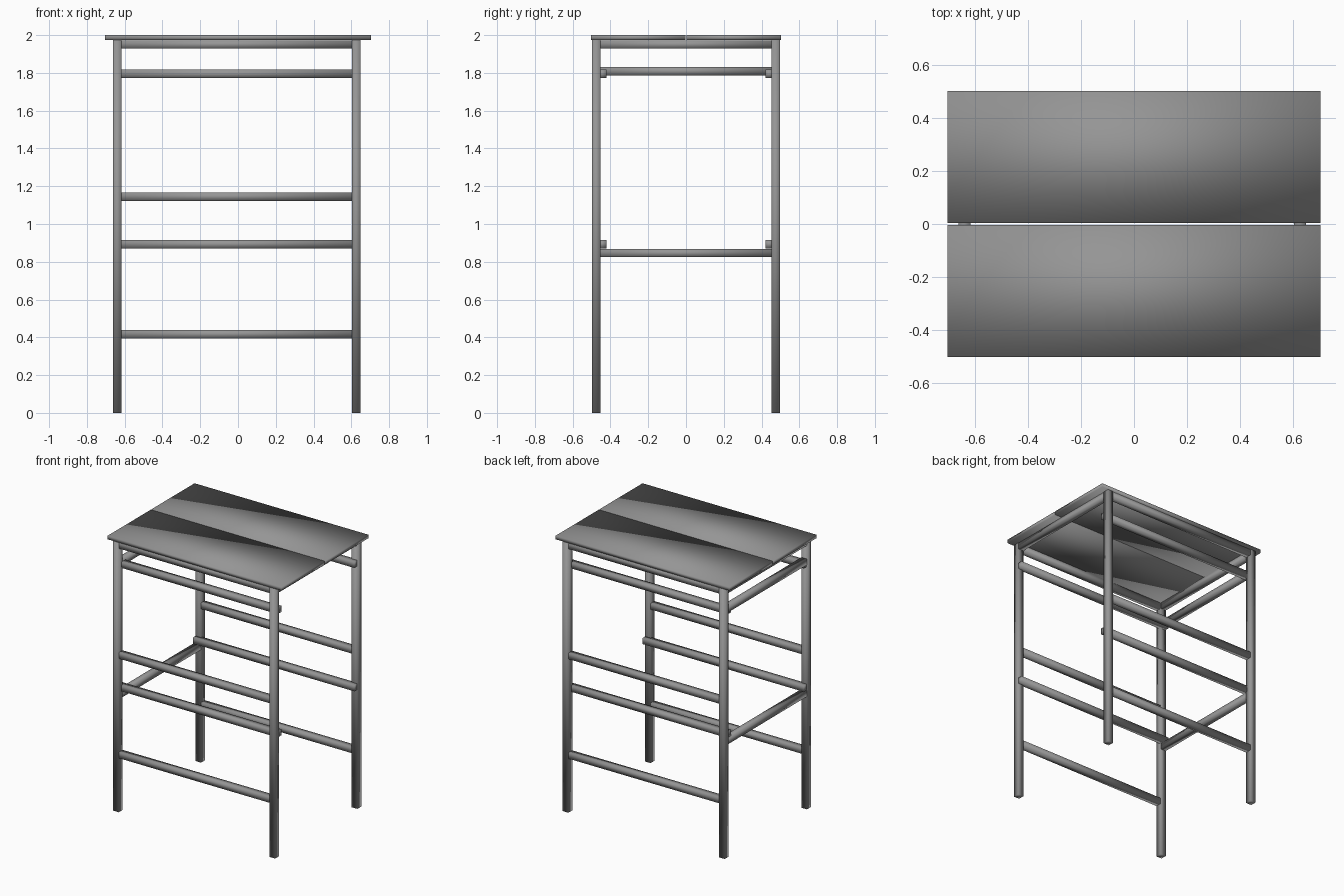
import bpy

cube = bpy.data.objects.get("Cube")
if cube:
    bpy.data.objects.remove(cube, do_unlink=True)

GREY = (0.3, 0.3, 0.3, 1.0)
mat = bpy.data.materials.new("plain grey")
mat.use_nodes = True
mat.diffuse_color = GREY
mat.node_tree.nodes["Principled BSDF"].inputs["Base Color"].default_value = GREY


def box(name, x, y, z):
    """Smooth-shaded box from (low, high) ranges on each axis."""
    bpy.ops.mesh.primitive_cube_add(size=1)
    ob = bpy.context.object
    ob.name = ob.data.name = name
    for v in ob.data.vertices:
        v.co = [r[0] + (c + 0.5) * (r[1] - r[0]) for c, r in zip(v.co, (x, y, z))]
    ob.data.materials.append(mat)
    for p in ob.data.polygons:
        p.use_smooth = True
    return ob


def around(centre, width):
    return (centre - width / 2, centre + width / 2)


TUBE = 0.046
RAIL = 0.044
TOP = 1.974
LEFT, RIGHT = 0.626, -0.639      # leg centres in x
DEPTH = 0.475                    # leg centres in y
H = TUBE / 2
between_x = (RIGHT + H, LEFT - H)
between_y = (-DEPTH + H, DEPTH - H)

# Two top boards with a narrow gap
box("front_top_board", (-0.703, 0.703), (-0.502, -0.003), (TOP, 2.0))
box("back_top_board", (-0.703, 0.703), (0.003, 0.502), (TOP, 2.0))

for end, s in (("front", -1), ("back", 1)):
    # Legs
    for side, x in (("left", LEFT), ("right", RIGHT)):
        box(f"{end}_{side}_leg", around(x, TUBE), around(s * DEPTH, TUBE), (0, TOP))

    # Top frame and rails set between the legs
    for name, z in (("top_frame", 1.95), ("middle_rail", 1.145), ("bottom_rail", 0.417)):
        box(f"{end}_{name}", between_x, around(s * DEPTH, RAIL), around(z, RAIL))

    # Rails lapped onto the inner faces of the legs
    for name, z in (("upper_lap_rail", 1.795), ("lower_lap_rail", 0.893)):
        box(f"{end}_{name}", (RIGHT - H + 0.003, LEFT + H - 0.003),
            around(s * 0.442, RAIL), around(z, RAIL))

# Side rails: top frame on both ends, two more on the right end only
for name, x, z in (("left_top_frame", LEFT, 1.95), ("right_top_frame", RIGHT, 1.95),
                   ("right_upper_rail", RIGHT, 1.809), ("right_lower_rail", RIGHT, 0.846)):
    box(name, around(x, RAIL), between_y, around(z, RAIL))
